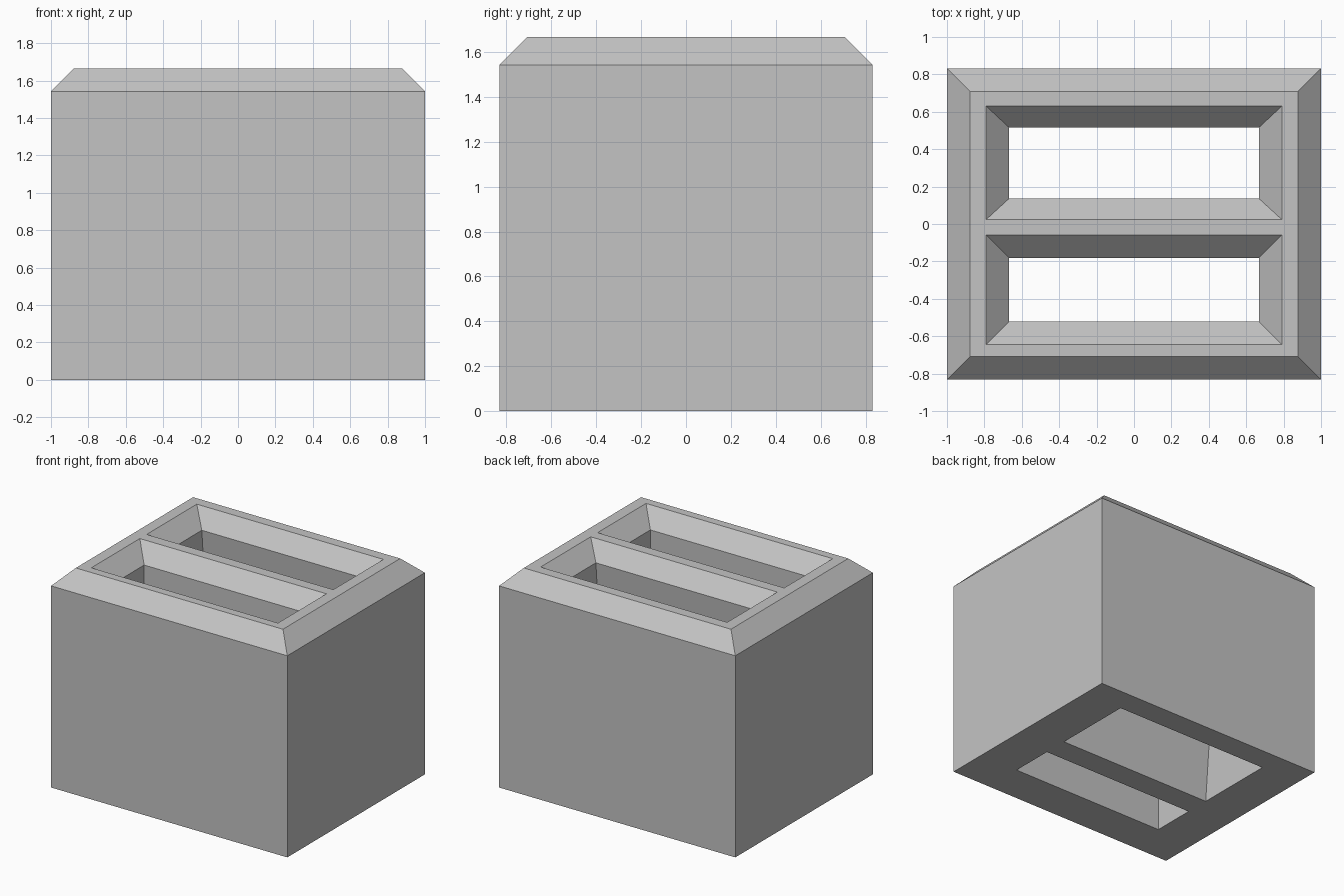
import bpy
import bmesh

cube = bpy.data.objects.get("Cube")
if cube:
    bpy.data.objects.remove(cube, do_unlink=True)

HALF_X, HALF_Y = 1.0, 0.832
TOP, SHOULDER = 1.666, 1.543
CHAMFER = TOP - SHOULDER
SLOT_X = 0.667

grey = bpy.data.materials.new("concrete grey")
grey.use_nodes = True
grey.diffuse_color = (0.55, 0.55, 0.55, 1)
grey.node_tree.nodes["Principled BSDF"].inputs["Base Color"].default_value = (0.55, 0.55, 0.55, 1)


def loft(name, sections):
    """Closed solid through rectangles (half width in x, y min, y max, z)."""
    bm = bmesh.new()
    rings = []
    for hx, y0, y1, z in sections:
        corners = ((-hx, y0), (hx, y0), (hx, y1), (-hx, y1))
        rings.append([bm.verts.new((x, y, z)) for x, y in corners])
    bm.faces.new(rings[0][::-1])
    bm.faces.new(rings[-1])
    for low, high in zip(rings, rings[1:]):
        for i in range(4):
            j = (i + 1) % 4
            bm.faces.new((low[i], low[j], high[j], high[i]))
    mesh = bpy.data.meshes.new(name)
    bm.to_mesh(mesh)
    bm.free()
    mesh.materials.append(grey)
    obj = bpy.data.objects.new(name, mesh)
    bpy.context.collection.objects.link(obj)
    return obj


def slot_cutter(name, bottom, throat, mouth):
    """Slot through the block, flared at its mouth; arguments are y ranges."""
    over = 0.1
    grow = over * (throat[0] - mouth[0]) / CHAMFER
    mouth_x = SLOT_X + CHAMFER
    return loft(name, [
        (SLOT_X, *bottom, -over),
        (SLOT_X, *bottom, 0),
        (SLOT_X, *throat, SHOULDER),
        (mouth_x, *mouth, TOP),
        (mouth_x + over, mouth[0] - grow, mouth[1] + grow, TOP + over),
    ])


# Block with a chamfered top rim
block = loft("slotted_block", [
    (HALF_X, -HALF_Y, HALF_Y, 0),
    (HALF_X, -HALF_Y, HALF_Y, SHOULDER),
    (HALF_X - CHAMFER, CHAMFER - HALF_Y, HALF_Y - CHAMFER, TOP),
])

# Straight front slot and tapered back slot
cutters = [
    slot_cutter("front_slot_cutter", (-0.522, -0.182), (-0.522, -0.182), (-0.645, -0.059)),
    slot_cutter("back_slot_cutter", (0.01, 0.645), (0.137, 0.515), (0.024, 0.63)),
]
bpy.context.view_layer.objects.active = block
for cutter in cutters:
    cutter.hide_render = True
    mod = block.modifiers.new("slot", "BOOLEAN")
    mod.operation = "DIFFERENCE"
    mod.solver = "EXACT"
    mod.object = cutter
    bpy.ops.object.modifier_apply(modifier=mod.name)
    bpy.data.objects.remove(cutter, do_unlink=True)
